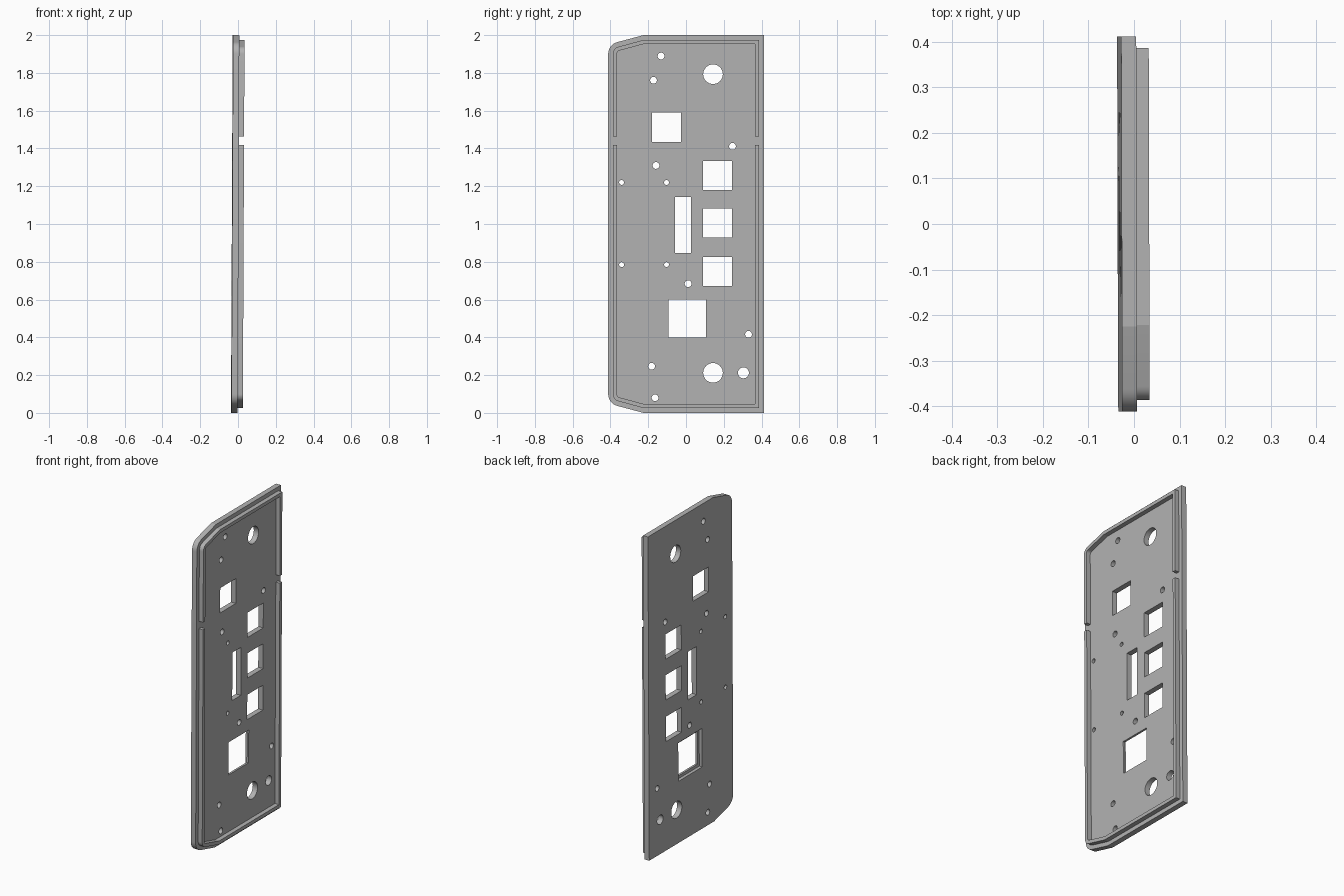
import bpy, bmesh
from math import cos, sin, tan, radians, pi

cube = bpy.data.objects.get("Cube")
if cube:
    bpy.data.objects.remove(cube)

# One grey for the whole part
grey = bpy.data.materials.new("plain grey")
grey.use_nodes = True
colour = (0.45, 0.45, 0.45, 1)
grey.diffuse_color = colour
grey.node_tree.nodes["Principled BSDF"].inputs["Base Color"].default_value = colour

# Plate layers along x, and half sizes of the outline
BACK, FACE, RIM_TOP = -0.0315, 0.0015, 0.029
HALF_Y, BEND_Y, RADIUS = 0.412, -0.225, 0.065


def outline(inset):
    """Plate outline in (y, z): square on one side, bent and rounded corners on the other."""
    top = [(HALF_Y - inset, 2 - inset),
           (BEND_Y + inset * tan(radians(7.5)), 2 - inset)]
    for i in range(9):
        a = radians(105 + 75 * i / 8)
        r = RADIUS - inset
        top.append((RADIUS - HALF_Y + r * cos(a), 1.9 + r * sin(a)))
    return top + [(y, 2 - z) for y, z in reversed(top)]


def circle(y, z, r):
    return [(y + r * cos(2 * pi * i / 32), z + r * sin(2 * pi * i / 32)) for i in range(32)]


def rect(y0, y1, z0, z1):
    return [(y0, z0), (y1, z0), (y1, z1), (y0, z1)]


def prisms(name, loops, x0, x1):
    """Object made of one closed prism along x for each loop."""
    bm = bmesh.new()
    for loop in loops:
        low = [bm.verts.new((x0, y, z)) for y, z in loop]
        high = [bm.verts.new((x1, y, z)) for y, z in loop]
        bm.faces.new(low[::-1])
        bm.faces.new(high)
        for i in range(len(loop)):
            j = (i + 1) % len(loop)
            bm.faces.new((low[i], low[j], high[j], high[i]))
    bmesh.ops.recalc_face_normals(bm, faces=bm.faces)
    mesh = bpy.data.meshes.new(name)
    bm.to_mesh(mesh)
    bm.free()
    mesh.materials.append(grey)
    obj = bpy.data.objects.new(name, mesh)
    bpy.context.collection.objects.link(obj)
    return obj


def cut(obj, cutter):
    cutter.hide_render = True
    mod = obj.modifiers.new("cut", 'BOOLEAN')
    mod.operation, mod.solver, mod.object = 'DIFFERENCE', 'EXACT', cutter
    bpy.context.view_layer.objects.active = obj
    bpy.ops.object.modifier_apply(modifier=mod.name)
    bpy.data.objects.remove(cutter)


def finish(obj):
    """Lean the part slightly and shade its round walls smooth."""
    for v in obj.data.vertices:
        v.co.x += 0.0045 * (v.co.z - 1) - 0.0027 * v.co.y
    bpy.ops.object.select_all(action='DESELECT')
    obj.select_set(True)
    bpy.context.view_layer.objects.active = obj
    bpy.ops.object.shade_smooth_by_angle(angle=radians(14))


# Windows: four equal squares, a slot and a large square
windows = [rect(y, y + 0.154, z, z + 0.154)
           for y, z in ((-0.18, 1.435), (0.09, 1.18), (0.09, 0.928), (0.09, 0.671))]
windows += [rect(-0.058, 0.026, 0.846, 1.143), rect(-0.092, 0.106, 0.398, 0.6)]

# Round holes grouped by radius
holes = {
    0.052: [(0.143, 1.793), (0.143, 0.212)],
    0.029: [(0.304, 0.212)],
    0.018: [(-0.132, 1.889), (-0.172, 1.761), (0.246, 1.411), (-0.159, 1.31),
            (0.011, 0.684), (0.331, 0.416), (-0.182, 0.247), (-0.164, 0.08)],
    0.013: [(y, z) for y in (-0.341, -0.103) for z in (0.785, 1.22)],
}
rounds = [circle(y, z, r) for r, spots in holes.items() for y, z in spots]

# Plate with openings and a recess behind the large window
plate = prisms("plate", [outline(0)], BACK, FACE)
cut(plate, prisms("opening_cutter", windows + rounds, -0.1, 0.1))
cut(plate, prisms("recess_cutter", [rect(-0.11, 0.124, 0.38, 0.618)], -0.1, BACK + 0.02))
finish(plate)

# Raised rim set in from the edge, with a gap on each long side
rim = prisms("rim", [outline(0.025)], FACE - 0.004, RIM_TOP)
cut(rim, prisms("rim_inner_cutter", [outline(0.046)], -0.1, 0.1))
cut(rim, prisms("rim_gap_cutter", [rect(-0.5, 0.5, 1.417, 1.462)], -0.1, 0.1))
finish(rim)
